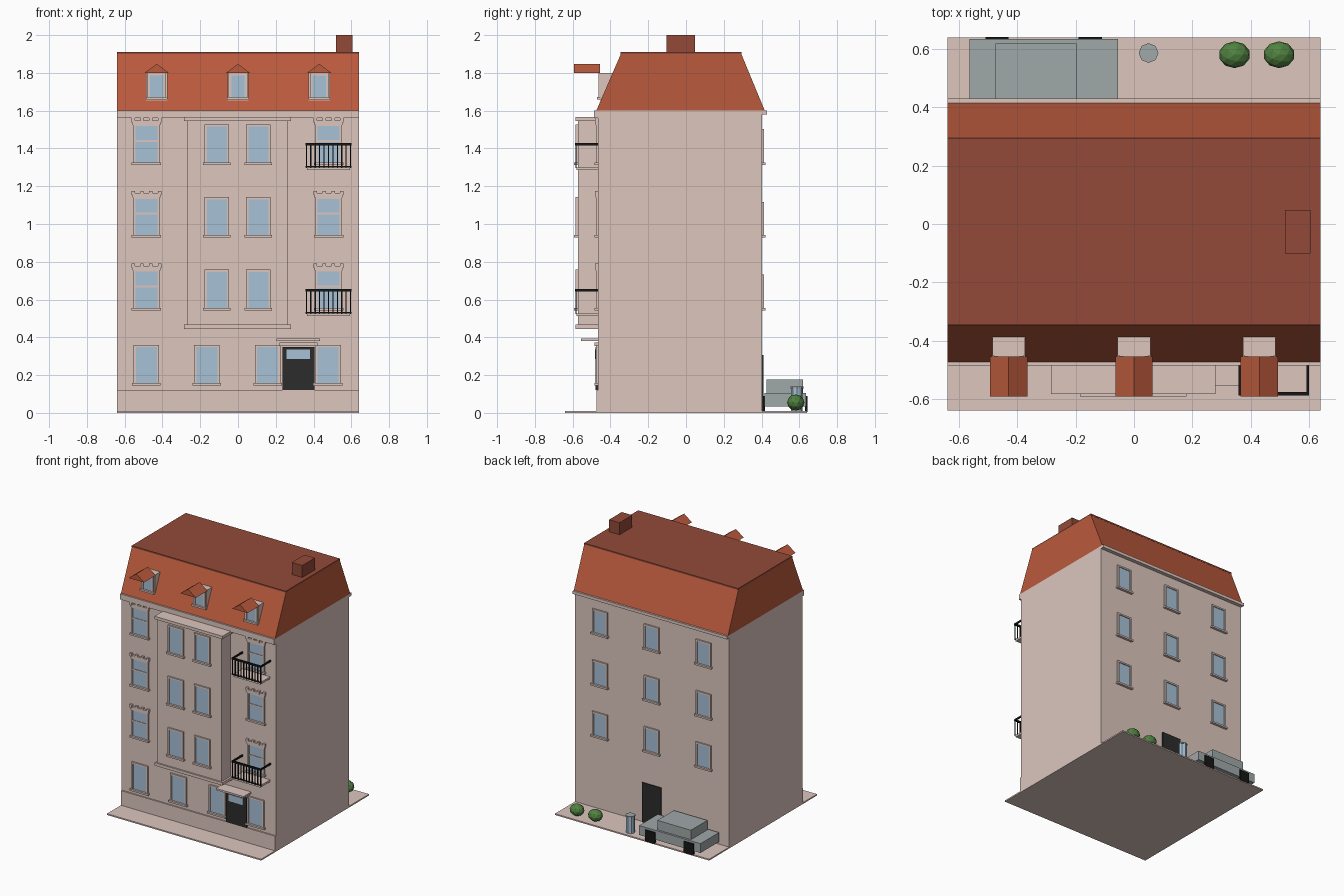
import bpy
import bmesh
from mathutils import Matrix, Vector

cube = bpy.data.objects.get("Cube")
if cube:
    bpy.data.objects.remove(cube, do_unlink=True)


def material(name, rgb):
    """Flat material from 0-255 display values."""
    lin = [((c / 255 + 0.055) / 1.055) ** 2.4 for c in rgb] + [1]
    m = bpy.data.materials.new(name)
    m.use_nodes = True
    m.diffuse_color = lin
    m.node_tree.nodes["Principled BSDF"].inputs["Base Color"].default_value = lin
    return m


PLASTER = material("plaster", (220, 198, 190))
TILE = material("roof tile", (186, 90, 60))
BRICK = material("brick", (146, 74, 56))
GLASS = material("glass", (167, 193, 214))
DARK = material("dark door", (44, 44, 45))
IRON = material("black iron", (22, 22, 22))
GREY = material("grey paint", (160, 168, 169))
LEAF = material("leaf green", (80, 130, 64))


def finish(name, bm, mat):
    bmesh.ops.recalc_face_normals(bm, faces=bm.faces)
    me = bpy.data.meshes.new(name)
    bm.to_mesh(me)
    bm.free()
    me.materials.append(mat)
    ob = bpy.data.objects.new(name, me)
    bpy.context.collection.objects.link(ob)
    return ob


def boxes(name, mat, spans):
    """One object from boxes given as (x0, x1, y0, y1, z0, z1)."""
    bm = bmesh.new()
    for x0, x1, y0, y1, z0, z1 in spans:
        centre = Vector((x0 + x1, y0 + y1, z0 + z1)) / 2
        size = (abs(x1 - x0), abs(y1 - y0), abs(z1 - z0), 1)
        bmesh.ops.create_cube(bm, size=1, matrix=Matrix.Translation(centre) @ Matrix.Diagonal(size))
    return finish(name, bm, mat)


def prism(name, mat, profile, along):
    """Extrude a closed profile of 3D points by a vector."""
    bm = bmesh.new()
    face = bm.faces.new([bm.verts.new(p) for p in profile])
    new = bmesh.ops.extrude_face_region(bm, geom=[face])["geom"]
    bmesh.ops.translate(bm, vec=along, verts=[v for v in new if isinstance(v, bmesh.types.BMVert)])
    return finish(name, bm, mat)


def window(name, x, wall, z0, z1, w, out=-1, bar=False, crown=False, rim=0.012):
    """Framed window on a wall plane; out is the y direction it faces."""
    h = w / 2
    front = wall + out * 0.011
    boxes(name + "_glass", GLASS, [(x - h + rim, x + h - rim, wall, wall + out * 0.004, z0, z1 - rim)])
    trim = [(x + s * h, x + s * (h - rim), wall, front, z0, z1) for s in (-1, 1)]
    trim.append((x - h, x + h, wall, front, z1 - rim, z1))
    trim.append((x - h - 0.008, x + h + 0.008, wall, wall + out * 0.019, z0 - 0.002, z0 + 0.011))
    if bar:
        mid = z0 + 0.58 * (z1 - z0)
        trim.append((x - h, x + h, wall, wall + out * 0.008, mid - 0.005, mid + 0.005))
    if crown:
        trim.append((x - h - 0.004, x + h + 0.004, wall, wall + out * 0.014, z1 - 0.006, z1 + 0.018))
        for dx in (-h, -h / 3, h / 3, h):
            trim.append((x + dx - 0.009, x + dx + 0.009, wall, wall + out * 0.016, z1 + 0.008, z1 + 0.03))
    boxes(name + "_frame", PLASTER, trim)


FRONT, BACK, BAY, SIDE = -0.465, 0.402, -0.573, 0.64
FLOORS = (0.545, 0.93, 1.315)

# Ground slab, walls, plinth and cornices
boxes("pavement", PLASTER, [(-SIDE, SIDE, -SIDE, SIDE, 0, 0.01)])
boxes("walls", PLASTER, [(-SIDE, SIDE, FRONT, BACK, 0.005, 1.6)])
boxes("plinth", PLASTER, [(-SIDE, SIDE, -0.475, FRONT, 0.005, 0.12)])
boxes("cornices", PLASTER, [(-SIDE, SIDE, -0.486, FRONT, 1.56, 1.602),
                            (-SIDE, SIDE, BACK, 0.43, 1.58, 1.602)])

# Bay on the front with top and bottom mouldings
boxes("bay", PLASTER, [(-0.27, 0.265, BAY, FRONT, 0.45, 1.56)])
boxes("bay_mouldings", PLASTER, [(-0.285, 0.28, -0.584, FRONT, z, z + 0.022) for z in (0.445, 1.544)])

# Mansard roof, flat cap and chimney
prism("mansard_roof", TILE, [(-SIDE, -0.475, 1.6), (-SIDE, 0.417, 1.6),
                             (-SIDE, 0.293, 1.9), (-SIDE, -0.345, 1.9)], (2 * SIDE, 0, 0))
boxes("roof_cap", BRICK, [(-SIDE, SIDE, -0.347, 0.295, 1.899, 1.91)])
boxes("chimney", BRICK, [(0.518, 0.605, -0.102, 0.048, 1.9, 2.0)])

# Dormers with projecting gable roofs
for i, x in enumerate((-0.43, 0, 0.43)):
    boxes(f"dormer_{i}_body", PLASTER, [(x - 0.056, x + 0.056, -0.452, -0.36, 1.655, 1.8)])
    window(f"dormer_{i}", x, -0.452, 1.662, 1.8, 0.1, rim=0.015)
    prism(f"dormer_{i}_roof", TILE, [(x - 0.064, -0.592, 1.8), (x + 0.064, -0.592, 1.8),
                                     (x, -0.592, 1.848)], (0, 0.138, 0))

# Upper windows: bay, flanks and back
for f, z in enumerate(FLOORS):
    for i, x in enumerate((-0.112, 0.108)):
        window(f"bay_window_{f}_{i}", x, BAY, z, z + 0.213, 0.13)
    for i, x in enumerate((-0.485, 0.48)):
        window(f"flank_window_{f}_{i}", x, FRONT, z, z + 0.215, 0.14, bar=True, crown=True)
    for i, x in enumerate((-0.43, 0, 0.43)):
        window(f"back_window_{f}_{i}", x, BACK, z, z + 0.187, 0.125, out=1)

# Ground floor windows
for i, x in enumerate((-0.485, -0.165, 0.157, 0.477)):
    window(f"ground_window_{i}", x, FRONT, 0.147, 0.36, 0.136)

# Front door with light and canopy, and back door
boxes("front_door", DARK, [(0.235, 0.405, FRONT, -0.479, 0.12, 0.348)])
boxes("front_door_light", GLASS, [(0.257, 0.38, -0.479, -0.482, 0.285, 0.336)])
boxes("door_canopy", PLASTER, [(0.205, 0.435, -0.556, FRONT, 0.381, 0.394),
                               (0.22, 0.42, -0.485, FRONT, 0.353, 0.372)])
boxes("back_door", DARK, [(-0.08, 0.08, BACK, 0.41, 0.01, 0.306)])

# Balconies with iron railings
for name, z in (("lower", 0.512), ("upper", 1.285)):
    boxes(name + "_balcony_floor", PLASTER, [(0.364, 0.592, -0.58, FRONT, z, z + 0.015)])
    top = z + 0.143
    iron = [(0.358, 0.6, -0.588, -0.577, top - 0.013, top),
            (0.358, 0.6, -0.586, -0.579, z + 0.015, z + 0.022)]
    iron += [(x - 0.004, x + 0.004, -0.588, FRONT, top - 0.013, top) for x in (0.362, 0.596)]
    for k in range(11):
        x = 0.362 + 0.0234 * k
        iron.append((x - 0.003, x + 0.003, -0.586, -0.579, z + 0.012, top))
    boxes(name + "_balcony_railing", IRON, iron)

# Parked car
boxes("car_body", GREY, [(-0.565, -0.055, 0.415, 0.635, 0.035, 0.105)])
boxes("car_cabin", GREY, [(-0.475, -0.197, 0.425, 0.62, 0.104, 0.176)])
boxes("car_wheels", IRON, [(x - 0.04, x + 0.04, y, y + 0.012, 0.005, 0.09)
                           for x in (-0.47, -0.15) for y in (0.406, 0.63)])

# Waste bin
for name, mat, r, z0, z1 in (("bin_body", GLASS, 0.03, 0.01, 0.13), ("bin_lid", GREY, 0.034, 0.13, 0.14)):
    bm = bmesh.new()
    bmesh.ops.create_cone(bm, cap_ends=True, segments=8, radius1=r, radius2=r, depth=z1 - z0,
                          matrix=Matrix.Translation((0.05, 0.587, (z0 + z1) / 2)))
    finish(name, bm, mat)

# Round bushes
for i, x in enumerate((0.345, 0.498)):
    bm = bmesh.new()
    bmesh.ops.create_icosphere(bm, subdivisions=2, radius=1,
                               matrix=Matrix.Translation((x, 0.581, 0.055)) @ Matrix.Diagonal((0.054, 0.046, 0.043, 1)))
    finish(f"bush_{i}", bm, LEAF)
